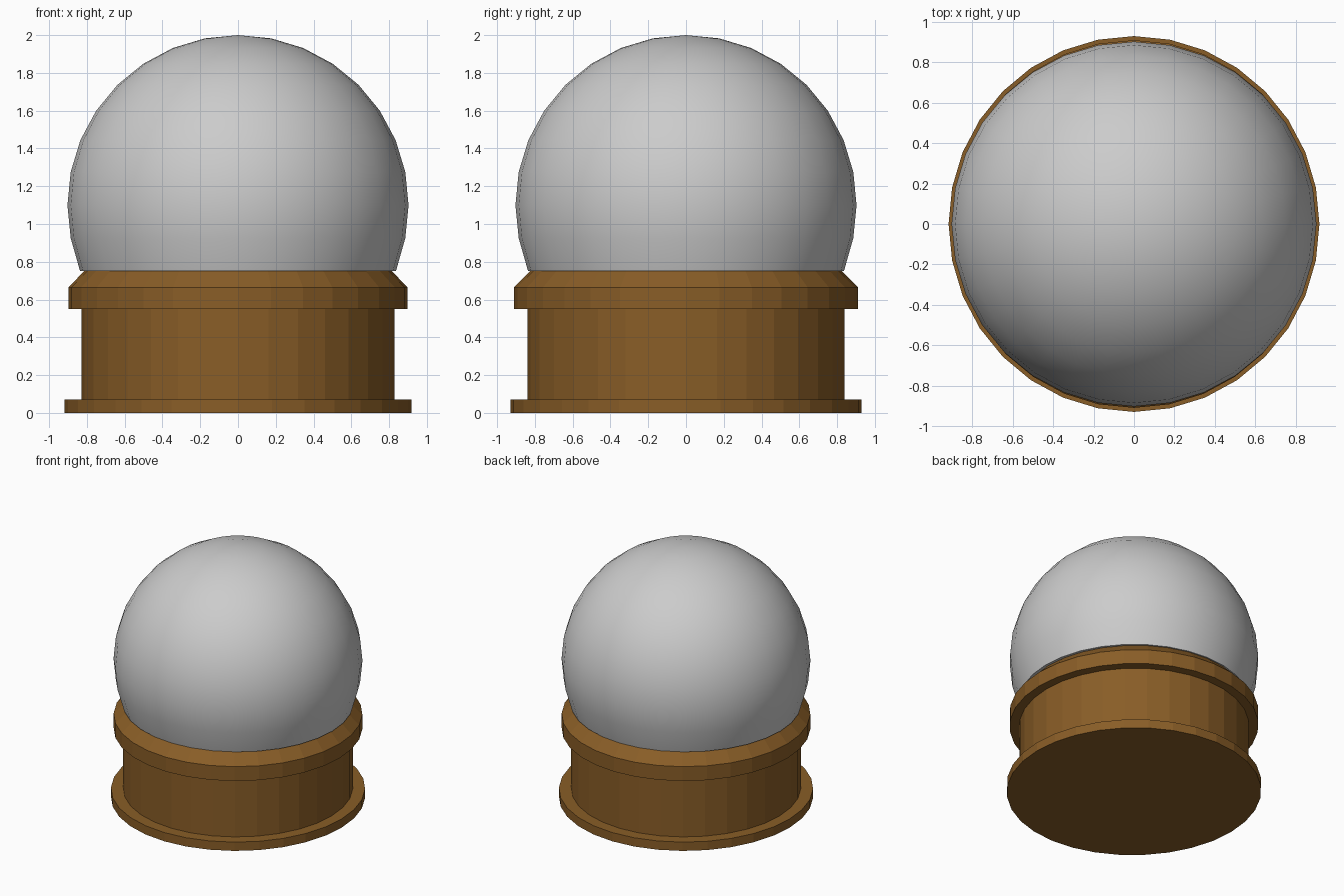
import bpy, bmesh, math

if "Cube" in bpy.data.objects:
    bpy.data.objects.remove(bpy.data.objects["Cube"])

SIDES = 32
wood = bpy.data.materials.new("wood")
wood.diffuse_color = (0.25, 0.11, 0.02, 1)
wood.use_nodes = True
wood.node_tree.nodes["Principled BSDF"].inputs["Base Color"].default_value = wood.diffuse_color


def lathe(name, profile, rx=1.0, ry=1.0, mat=None):
    """Revolve (radius, z) points about z; both ends are capped."""
    bm = bmesh.new()
    rings = []
    for r, z in profile:
        if r == 0:
            rings.append([bm.verts.new((0, 0, z))] * SIDES)
            continue
        rings.append([bm.verts.new((r * rx * math.cos(a), r * ry * math.sin(a), z))
                      for a in (2 * math.pi * i / SIDES for i in range(SIDES))])
    for lo, hi in zip(rings, rings[1:]):
        for i in range(SIDES):
            j = (i + 1) % SIDES
            quad = [lo[i], lo[j], hi[j], hi[i]]
            bm.faces.new(list(dict.fromkeys(quad)))
    for ring in (rings[0], rings[-1]):
        if ring[0] is not ring[1]:
            bm.faces.new(ring)
    bmesh.ops.recalc_face_normals(bm, faces=bm.faces)
    mesh = bpy.data.meshes.new(name)
    bm.to_mesh(mesh)
    bm.free()
    ob = bpy.data.objects.new(name, mesh)
    bpy.context.collection.objects.link(ob)
    if mat:
        mesh.materials.append(mat)
    return ob


# Turned wooden base: foot, drum and chamfered collar, slightly deeper than wide
lathe("base", [(0.93, 0), (0.93, 0.07), (0.84, 0.07), (0.84, 0.55),
               (0.91, 0.55), (0.91, 0.665), (0.825, 0.75)],
      rx=0.987, mat=wood)

# Glass globe, cut off where it sits on the collar
steps = [math.radians(-22.5 + 11.25 * i) for i in range(11)]
dome = [(0.903 * math.cos(a), 1.1 + 0.9 * math.sin(a)) for a in steps[:-1]]
dome[0] = (0.836, 0.75)
globe = lathe("globe", dome + [(0, 2.0)])

# Smooth shading on the globe only
bpy.ops.object.select_all(action='DESELECT')
globe.select_set(True)
bpy.context.view_layer.objects.active = globe
bpy.ops.object.shade_smooth_by_angle(angle=math.radians(40))
